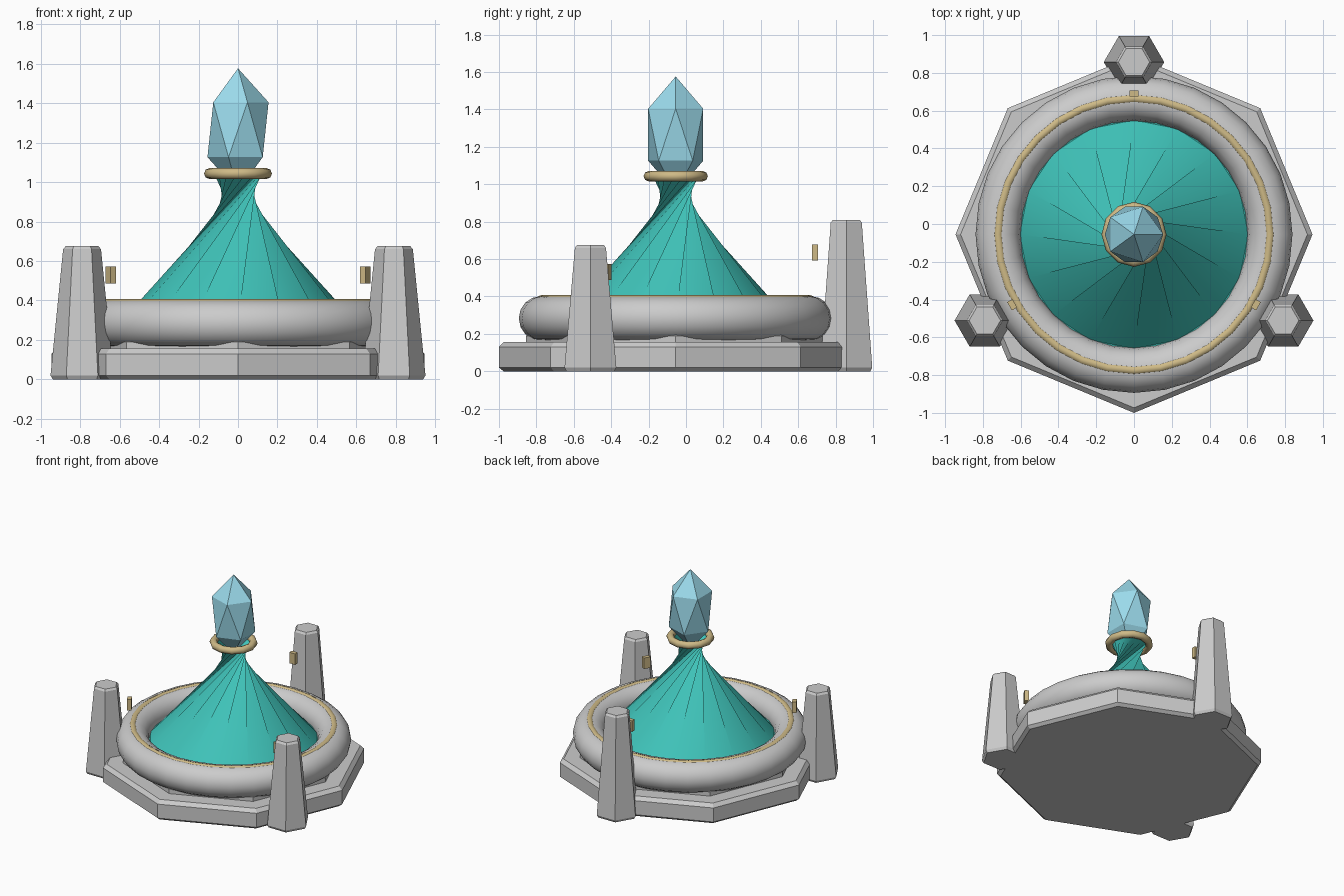
import bpy, bmesh
from math import sin, cos, pi, radians

if "Cube" in bpy.data.objects:
    bpy.data.objects.remove(bpy.data.objects["Cube"])

CY = -0.055  # y of the shared vertical axis


def material(name, color):
    m = bpy.data.materials.new(name)
    m.diffuse_color = color
    m.use_nodes = True
    m.node_tree.nodes["Principled BSDF"].inputs["Base Color"].default_value = m.diffuse_color
    return m


TEAL = material("teal", (0.05, 0.55, 0.49, 1))
GOLD = material("gold", (0.62, 0.49, 0.24, 1))
ICE = material("ice_blue", (0.33, 0.71, 0.84, 1))


def smooth(ob, angle=35):
    bpy.ops.object.select_all(action='DESELECT')
    ob.select_set(True)
    bpy.context.view_layer.objects.active = ob
    bpy.ops.object.shade_smooth_by_angle(angle=radians(angle))


def rings(name, profile, n, loc, mat=None, caps=True):
    """Stack of n-sided rings given as (radius, z, twist in degrees)."""
    bm = bmesh.new()
    loops = []
    for r, z, tw in profile:
        a = radians(tw)
        loops.append([bm.verts.new((r * cos(a + 2 * pi * i / n), r * sin(a + 2 * pi * i / n), z))
                      for i in range(n)])
    for lo, hi in zip(loops, loops[1:]):
        for i in range(n):
            j = (i + 1) % n
            bm.faces.new((lo[i], lo[j], hi[j], hi[i]))
    if caps:
        bm.faces.new(loops[0][::-1])
        bm.faces.new(loops[-1])
    me = bpy.data.meshes.new(name)
    bm.to_mesh(me)
    bm.free()
    ob = bpy.data.objects.new(name, me)
    ob.location = loc
    bpy.context.collection.objects.link(ob)
    if mat:
        me.materials.append(mat)
    return ob


def torus(name, major, minor, z, n, m, mat=None):
    bpy.ops.mesh.primitive_torus_add(major_radius=major, minor_radius=minor, major_segments=n,
                                     minor_segments=m, location=(0, CY, z))
    ob = bpy.context.object
    ob.name = name
    if mat:
        ob.data.materials.append(mat)
    smooth(ob, 50)
    return ob


# Octagonal plinth with chamfered edges, and the step under the basin
rings("plinth", [(0.92, 0, 0), (0.945, 0.02, 0), (0.945, 0.13, 0), (0.918, 0.157, 0)], 8, (0, CY, 0))
rings("basin_step", [(0.80, 0.15, 0), (0.80, 0.19, 0), (0.78, 0.21, 0)], 8, (0, CY, 0))

# Rounded basin wall with gold inlay
torus("basin_wall", 0.72, 0.119, 0.283, 32, 16)
torus("basin_inlay", 0.72, 0.025, 0.382, 32, 8, GOLD)

# Pool and twisted spout: two rings joined by straight, turned faces
rings("pool", [(0.605, 0.27, 0), (0.605, 0.28, 0)], 32, (0, CY, 0), TEAL)
spout = rings("twisted_spout", [(0.605, 0.28, 0), (0.14, 1.06, 157.5)], 16, (0, CY, 0), TEAL, caps=False)
smooth(spout, 30)

# Gold collar and faceted crystal
torus("collar", 0.144, 0.028, 1.043, 12, 8, GOLD)
bpy.ops.mesh.primitive_ico_sphere_add(subdivisions=1, radius=1, location=(0, CY, 1.265))
crystal = bpy.context.object
crystal.name = "crystal"
crystal.scale = (0.173, 0.173, 0.311)
crystal.data.materials.append(ICE)

# Three tapered hexagonal pillars, each with a floating gold tablet; the back one is taller
for label, deg, h in (("back", 90, 0.81), ("left", 210, 0.675), ("right", 330, 0.675)):
    a = radians(deg)
    rings(label + "_pillar", [(0.148, 0, 0), (0.16, 0.02, 0), (0.096, h - 0.015, 0), (0.083, h, 0)],
          6, (0.912 * cos(a), CY + 0.912 * sin(a), 0))
    bpy.ops.mesh.primitive_cube_add(size=1, rotation=(0, 0, a),
                                    location=(0.745 * cos(a), CY + 0.745 * sin(a), h * 0.785))
    tablet = bpy.context.object
    tablet.name = label + "_tablet"
    tablet.scale = (0.032, 0.05, 0.086)
    tablet.data.materials.append(GOLD)
